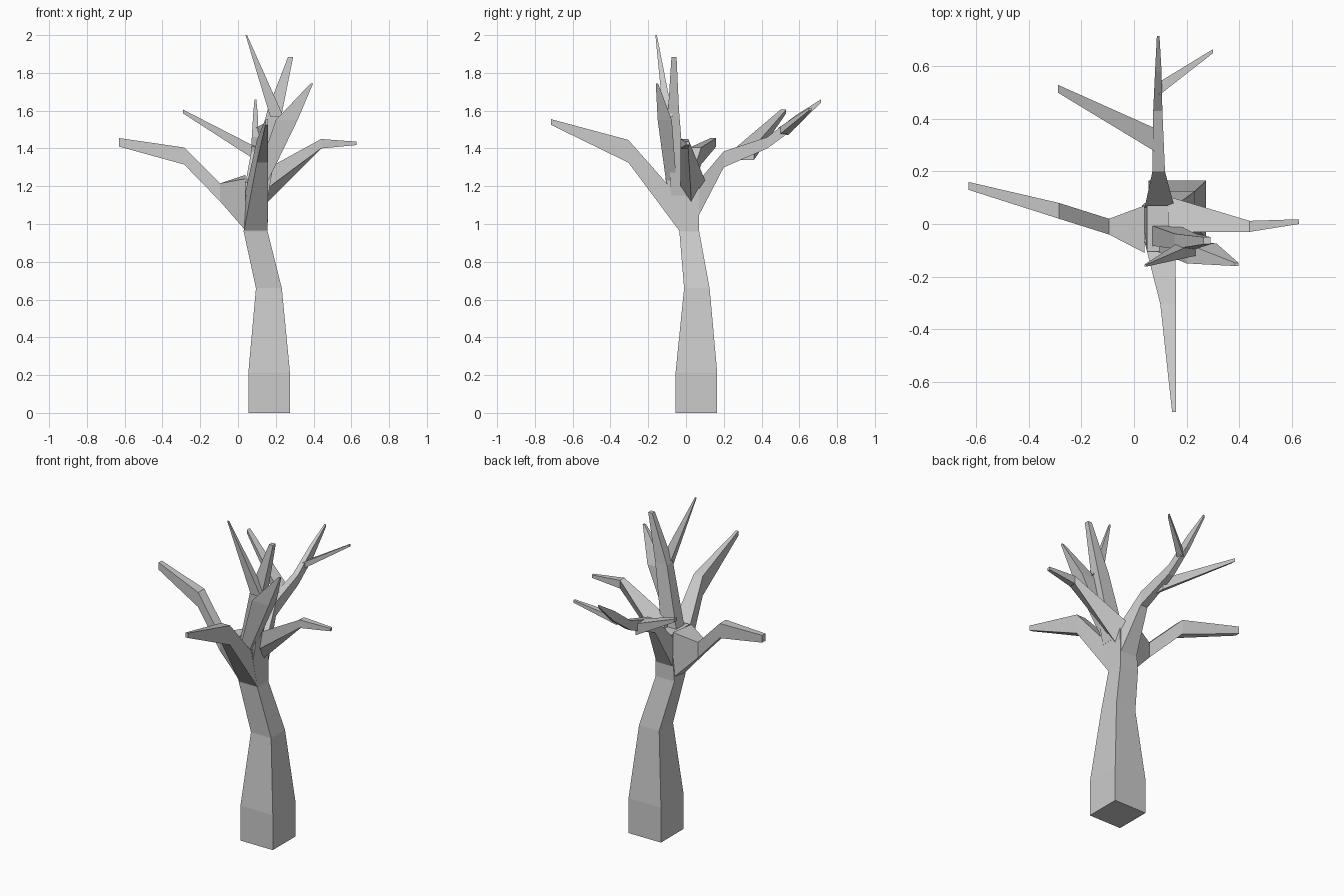
import bpy, bmesh


def box(u0, u1, v0, v1):
    return [(u0, v0), (u1, v0), (u1, v1), (u0, v1)]


def loft(name, axis, rings):
    """Skin four-sided rings; each ring is (position on axis, four points in the other two axes)."""
    bm = bmesh.new()
    loops = []
    for pos, pts in rings:
        loop = []
        for u, v in pts:
            co = [u, v]
            co.insert("xyz".index(axis), pos)
            loop.append(bm.verts.new(co))
        loops.append(loop)
    for a, b in zip(loops, loops[1:]):
        for i in range(4):
            j = (i + 1) % 4
            bm.faces.new((a[i], a[j], b[j], b[i]))
    bm.faces.new(loops[0])
    bm.faces.new(loops[-1])
    bmesh.ops.recalc_face_normals(bm, faces=bm.faces)
    mesh = bpy.data.meshes.new(name)
    bm.to_mesh(mesh)
    bm.free()
    bpy.context.collection.objects.link(bpy.data.objects.new(name, mesh))


# Trunk with the crotch at its top
loft("trunk", "z", [
    (0, box(.055, .275, -.055, .165)),
    (.215, box(.055, .275, -.055, .165)),
    (.66, box(.095, .232, -.01, .125)),
    (.96, box(.03, .157, -.035, .07)),
    (1.24, box(.05, .16, -.105, .07))])

# Four main side branches
loft("left_branch", "x", [
    (.04, [(-.035, .965), (.065, .98), (.07, 1.26), (-.11, 1.24)]),
    (-.095, box(-.04, .02, 1.12, 1.215)),
    (-.285, box(.02, .08, 1.315, 1.405)),
    (-.63, box(.13, .16, 1.41, 1.455))])
loft("front_branch", "y", [
    (-.036, box(.032, .157, .965, 1.14)),
    (-.305, box(.10, .16, 1.325, 1.445)),
    (-.715, box(.145, .16, 1.525, 1.555))])
loft("right_branch", "x", [
    (.13, [(-.03, 1.17), (.03, 1.09), (.105, 1.22), (-.03, 1.28)]),
    (.44, box(-.03, .012, 1.40, 1.45)),
    (.628, box(0, .018, 1.418, 1.436))])
loft("back_branch", "y", [
    (.06, box(.04, .155, 1.03, 1.22)),
    (.20, box(.07, .118, 1.30, 1.385)),
    (.43, box(.073, .108, 1.40, 1.46)),
    (.58, box(.08, .105, 1.51, 1.575)),
    (.715, box(.087, .097, 1.643, 1.66))])

# Twigs on the back branch
loft("back_left_twig", "x", [
    (.09, box(.27, .36, 1.34, 1.41)),
    (-.29, box(.50, .53, 1.585, 1.605))])
loft("back_right_twig", "x", [
    (.095, box(.49, .54, 1.47, 1.51)),
    (.30, box(.65, .665, 1.60, 1.615))])

# Upright limb and its two forks
loft("upright_limb", "z", [
    (1.15, box(.05, .16, -.08, 0)),
    (1.60, box(.155, .235, -.095, -.037)),
    (1.885, box(.265, .292, -.077, -.05))])
loft("upright_right_fork", "z", [
    (1.22, box(.09, .155, -.105, -.05)),
    (1.55, box(.20, .315, -.15, -.075)),
    (1.745, box(.385, .398, -.16, -.148))])
loft("upright_left_fork", "z", [
    (1.57, box(.17, .24, -.12, -.07)),
    (2.0, box(.04, .048, -.162, -.154))])
